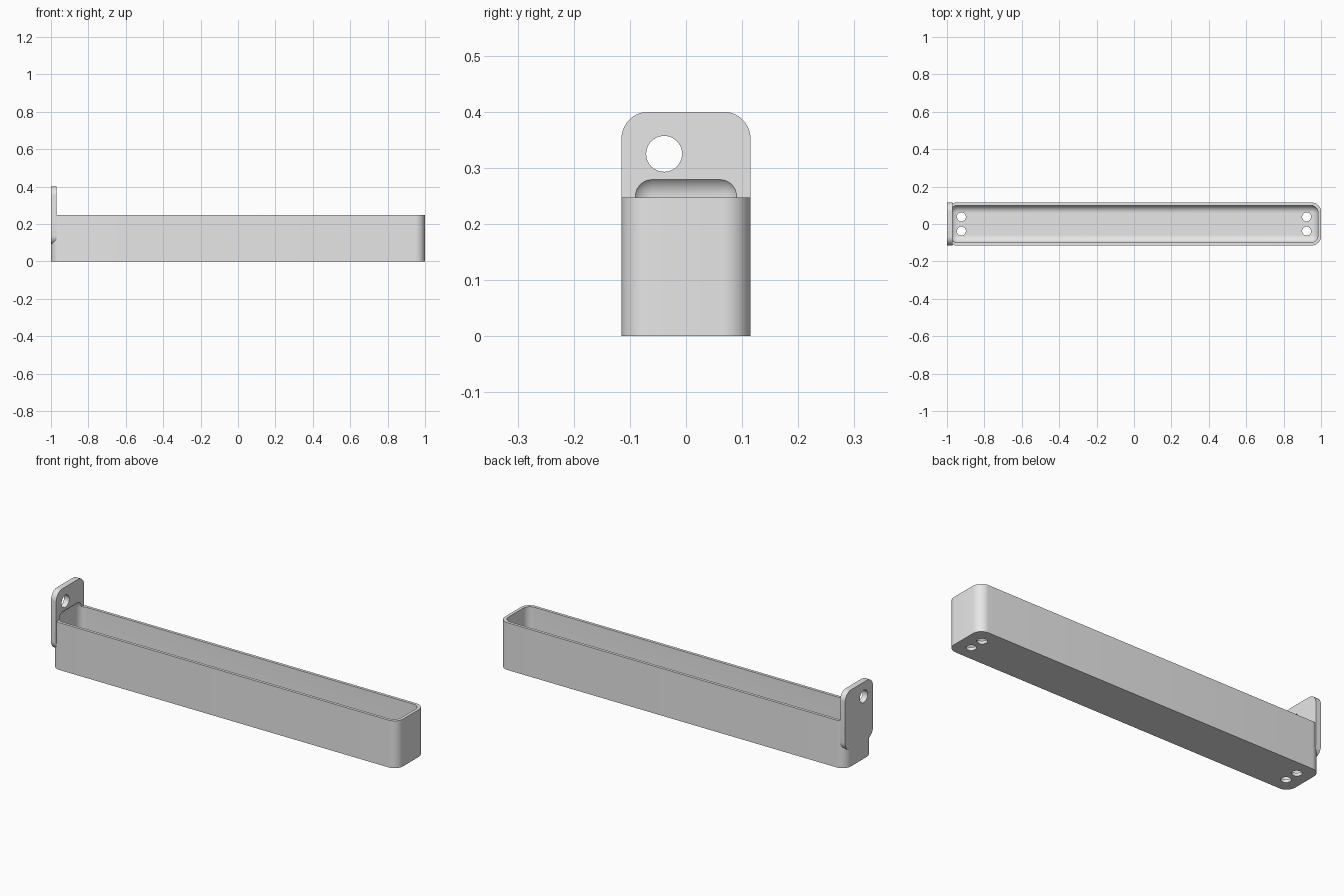
import bpy
import bmesh
from mathutils import Matrix

if "Cube" in bpy.data.objects:
    bpy.data.objects.remove(bpy.data.objects["Cube"], do_unlink=True)

grey = bpy.data.materials.new("plain grey")
grey.use_nodes = True
colour = (0.8, 0.8, 0.8, 1)
grey.diffuse_color = colour
grey.node_tree.nodes["Principled BSDF"].inputs["Base Color"].default_value = colour


def add_object(name, bm):
    bmesh.ops.recalc_face_normals(bm, faces=bm.faces)
    mesh = bpy.data.meshes.new(name)
    bm.to_mesh(mesh)
    bm.free()
    obj = bpy.data.objects.new(name, mesh)
    bpy.context.collection.objects.link(obj)
    mesh.materials.append(grey)
    return obj


def rounded_box(name, low, high, radius, axis=None):
    """Box with the edges along one axis rounded, or all edges if axis is None."""
    bm = bmesh.new()
    size = [h - l for l, h in zip(low, high)]
    middle = [(h + l) / 2 for l, h in zip(low, high)]
    bmesh.ops.create_cube(bm, size=1, matrix=Matrix.Translation(middle) @ Matrix.Diagonal((*size, 1)))
    edges = [e for e in bm.edges
             if axis is None or abs((e.verts[0].co - e.verts[1].co)[axis]) > 0.001]
    bmesh.ops.bevel(bm, geom=edges, offset=radius, segments=10, profile=0.5, affect='EDGES')
    return add_object(name, bm)


def drill(name, position, radius, depth, axis):
    bm = bmesh.new()
    turn = Matrix.Rotation(1.5708, 4, 'Y') if axis == 0 else Matrix.Identity(4)
    bmesh.ops.create_cone(bm, cap_ends=True, segments=40, radius1=radius, radius2=radius,
                          depth=depth, matrix=Matrix.Translation(position) @ turn)
    return add_object(name, bm)


def combine(target, tool, operation):
    mod = target.modifiers.new(tool.name, 'BOOLEAN')
    mod.operation = operation
    mod.solver = 'EXACT'
    mod.object = tool
    bpy.context.view_layer.objects.active = target
    bpy.ops.object.modifier_apply(modifier=mod.name)
    bpy.data.objects.remove(tool, do_unlink=True)


# Long tray with rounded upright corners, fused with the hanging plate
tray = rounded_box("tray", (-1, -0.115, 0), (1, 0.115, 0.247), 0.05, axis=2)
plate = rounded_box("hanging_plate", (-1, -0.115, 0.09), (-0.97, 0.115, 0.4), 0.048, axis=0)
combine(tray, plate, 'UNION')

# Hollow with soft edges, reaching slightly into the plate
hollow = rounded_box("hollow", (-0.984, -0.1, 0.016), (0.984, 0.1, 0.289), 0.04)
combine(tray, hollow, 'DIFFERENCE')

# Hanging hole in the plate
combine(tray, drill("hanging_hole", (-0.985, -0.039, 0.325), 0.032, 0.1, 0), 'DIFFERENCE')

# Drain holes in the floor
for x in (-0.923, 0.923):
    for y in (-0.038, 0.038):
        combine(tray, drill("drain_hole", (x, y, 0), 0.024, 0.1, 2), 'DIFFERENCE')

bpy.ops.object.select_all(action='DESELECT')
tray.select_set(True)
bpy.context.view_layer.objects.active = tray
bpy.ops.object.shade_smooth_by_angle(angle=0.5)
